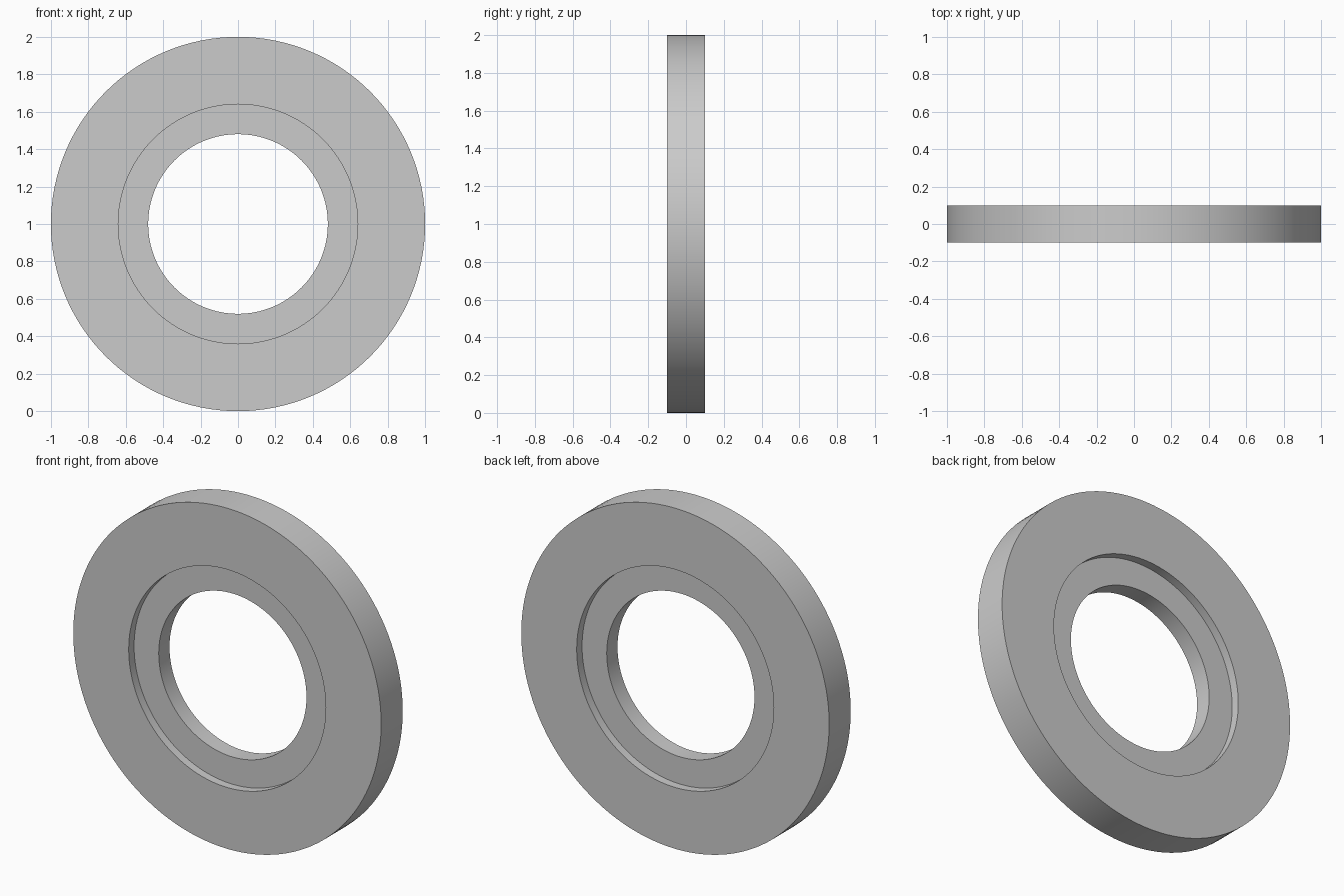
import bpy
import bmesh
from math import radians, tau
from mathutils import Vector

cube = bpy.data.objects.get("Cube")
if cube:
    bpy.data.objects.remove(cube, do_unlink=True)

SEGMENTS = 128
OUTER, STEP, HOLE = 1.0, 0.64, 0.48   # radii
RIM, WEB = 0.1, 0.05                  # half thicknesses

# Plain grey material
grey = bpy.data.materials.new("light grey")
grey.use_nodes = True
colour = (0.6, 0.6, 0.6, 1)
grey.diffuse_color = colour
grey.node_tree.nodes["Principled BSDF"].inputs["Base Color"].default_value = colour

# Half profile (radius, depth), mirrored to recess both faces alike
half = [(HOLE, WEB), (STEP, WEB), (STEP, RIM), (OUTER, RIM)]
profile = half + [(r, -y) for r, y in reversed(half)]

# Spin the closed profile around the horizontal axis
bm = bmesh.new()
verts = [bm.verts.new((r, y, 0)) for r, y in profile]
edges = [bm.edges.new((v, verts[i - 1])) for i, v in enumerate(verts)]
bmesh.ops.spin(bm, geom=verts + edges, cent=(0, 0, 0), axis=(0, 1, 0),
               angle=tau, steps=SEGMENTS, use_merge=True)
bmesh.ops.remove_doubles(bm, verts=bm.verts, dist=0.0001)
bmesh.ops.recalc_face_normals(bm, faces=bm.faces)
bmesh.ops.translate(bm, verts=bm.verts, vec=Vector((0, 0, OUTER)))

mesh = bpy.data.meshes.new("stepped_ring")
bm.to_mesh(mesh)
bm.free()
mesh.materials.append(grey)
ring = bpy.data.objects.new("stepped_ring", mesh)
bpy.context.collection.objects.link(ring)

# Smooth round walls, sharp rims
bpy.ops.object.select_all(action='DESELECT')
ring.select_set(True)
bpy.context.view_layer.objects.active = ring
bpy.ops.object.shade_smooth_by_angle(angle=radians(30))
